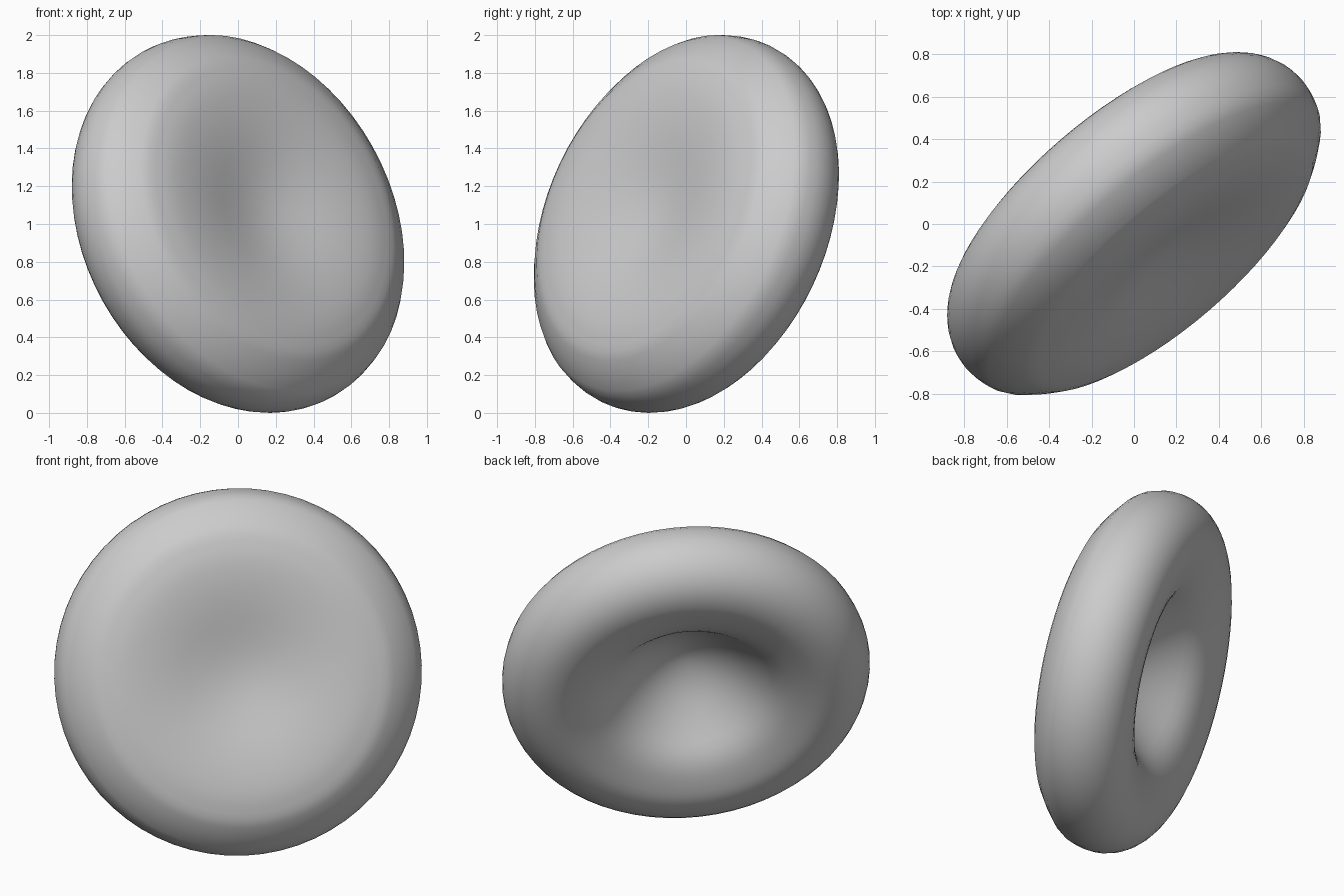
import bpy, bmesh, math
from mathutils import Vector, Matrix

cube = bpy.data.objects.get("Cube")
if cube:
    bpy.data.objects.remove(cube, do_unlink=True)

SEGMENTS = 64
RING, TUBE = 0.77, 0.273            # rounded rim: ring radius and tube radius
AXIS = Vector((0.615, -0.717, 0.33)).normalized()

# Half profile (radius, height along the axis): shallow dimple, rim, deep bowl
dimple = [(0, 0.222), (0.13, 0.231), (0.27, 0.256), (0.4, 0.283), (0.52, 0.301),
          (0.62, 0.308), (0.7, 0.306), (0.78, 0.293), (0.86, 0.267)]
rim = [(RING + TUBE * math.cos(a), TUBE * math.sin(a))
       for a in (math.pi / 2 - math.pi * i / 10 for i in range(3, 11))]
bowl = [(0.7, -0.265), (0.62, -0.243), (0.55, -0.214), (0.48, -0.165), (0.4, -0.083),
        (0.3, 0.008), (0.2, 0.077), (0.1, 0.12), (0, 0.137)]


def smooth_path(points, steps):
    """Catmull-Rom curve through the points, mirrored past both ends."""
    p = [Vector(q) for q in points]
    p = [Vector((-p[1].x, p[1].y))] + p + [Vector((-p[-2].x, p[-2].y))]
    path = []
    for a, b, c, d in zip(p, p[1:], p[2:], p[3:]):
        for i in range(steps):
            t = i / steps
            path.append(0.5 * (2 * b + (c - a) * t + (2 * a - 5 * b + 4 * c - d) * t ** 2
                               + (3 * b - a - 3 * c + d) * t ** 3))
    return path + [p[-2]]


# Revolve the profile and tilt the disc
bm = bmesh.new()
verts = [bm.verts.new((max(q.x, 0), 0, q.y)) for q in smooth_path(dimple + rim + bowl, 2)]
edges = [bm.edges.new(pair) for pair in zip(verts, verts[1:])]
bmesh.ops.spin(bm, geom=verts + edges, cent=(0, 0, 0), axis=(0, 0, 1),
               angle=math.tau, steps=SEGMENTS, use_duplicate=False)
bmesh.ops.remove_doubles(bm, verts=bm.verts, dist=0.0005)
bmesh.ops.recalc_face_normals(bm, faces=bm.faces)
tilt = AXIS.to_track_quat('Z', 'Y').to_matrix().to_4x4()
bmesh.ops.transform(bm, matrix=Matrix.Translation((0, 0, 1)) @ tilt, verts=bm.verts)
for face in bm.faces:
    face.smooth = True

mesh = bpy.data.meshes.new("dimpled_disc")
bm.to_mesh(mesh)
bm.free()
disc = bpy.data.objects.new("dimpled_disc", mesh)
bpy.context.collection.objects.link(disc)

# Plain grey
grey = bpy.data.materials.new("light_grey")
grey.use_nodes = True
grey.diffuse_color = (0.6, 0.6, 0.6, 1)
grey.node_tree.nodes["Principled BSDF"].inputs["Base Color"].default_value = (0.6, 0.6, 0.6, 1)
mesh.materials.append(grey)
